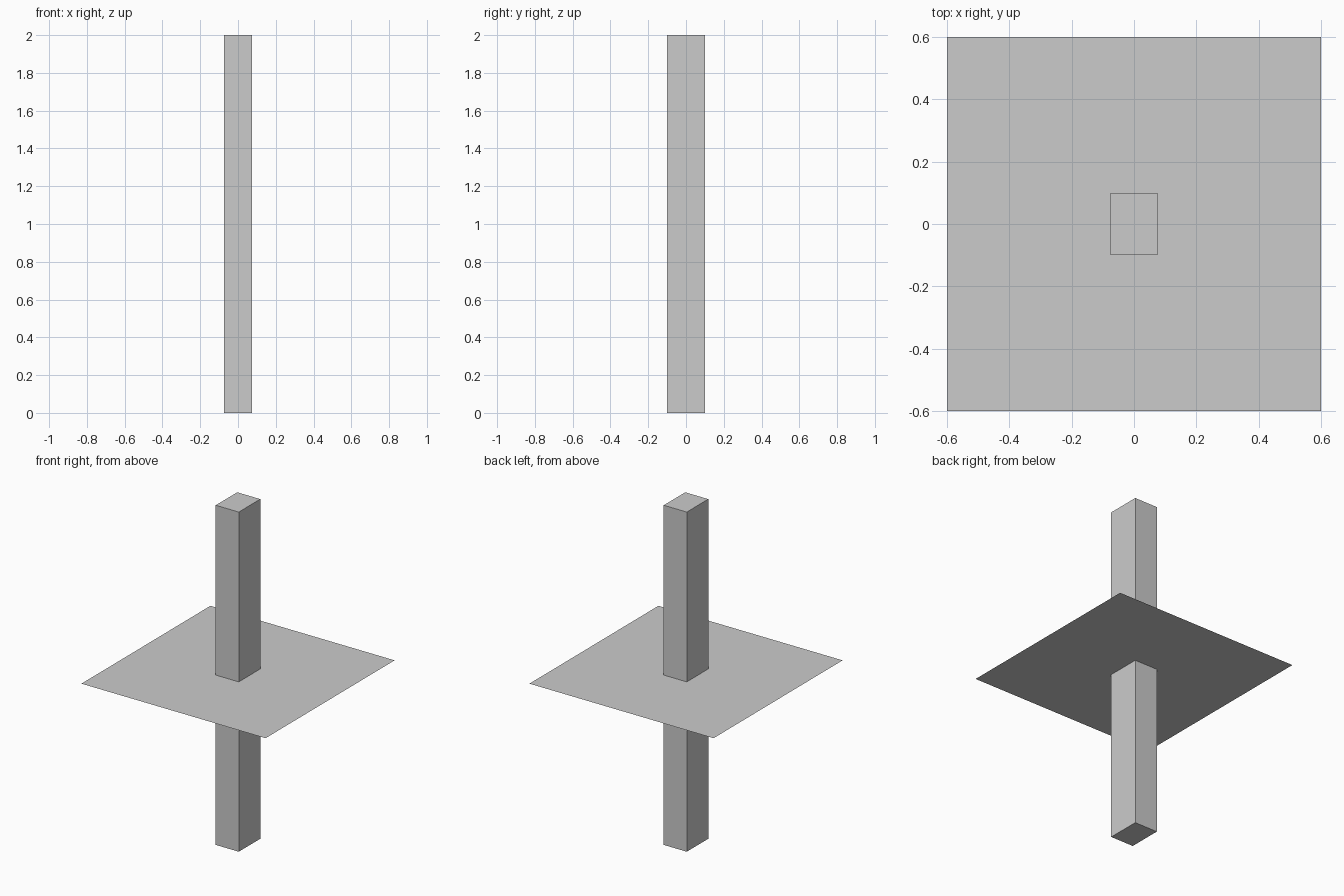
import bpy

if "Cube" in bpy.data.objects:
    bpy.data.objects.remove(bpy.data.objects["Cube"])

# Upright square-edged post
bpy.ops.mesh.primitive_cube_add(size=1, location=(0, 0, 1))
post = bpy.context.object
post.name = "post"
post.scale = (0.15, 0.2, 2.0)
bpy.ops.object.transform_apply(location=False, rotation=False, scale=True)

# Thin flat sheet crossing the post at mid height
bpy.ops.mesh.primitive_plane_add(size=1.2, location=(0, 0, 1))
bpy.context.object.name = "flat_panel"
